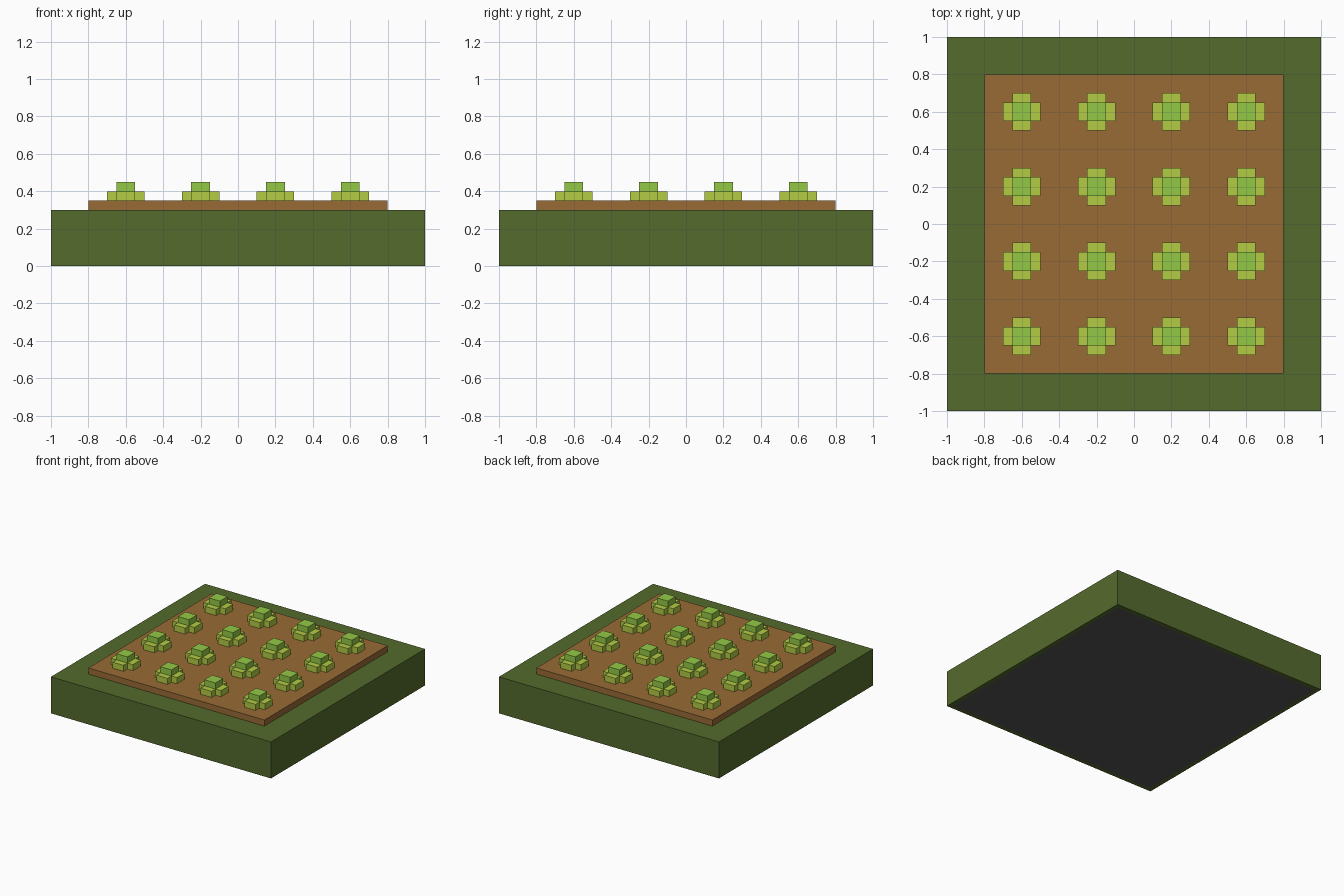
import bpy, bmesh

if "Cube" in bpy.data.objects:
    bpy.data.objects.remove(bpy.data.objects["Cube"])


def srgb(r, g, b):
    f = lambda c: c / 12.92 if c <= 0.04045 else ((c + 0.055) / 1.055) ** 2.4
    return (f(r / 255), f(g / 255), f(b / 255), 1)


def material(name, rgb):
    m = bpy.data.materials.new(name)
    m.diffuse_color = srgb(*rgb)
    m.use_nodes = True
    m.node_tree.nodes["Principled BSDF"].inputs["Base Color"].default_value = m.diffuse_color
    return m


grass = material("grass green", (85, 107, 45))
dirt = material("soil brown", (153, 107, 54))
leaf_mat = material("leaf yellow green", (178, 204, 68))
core_mat = material("sprout green", (148, 201, 70))
dark = material("underside dark grey", (85, 85, 85))


def box(name, mat, x0, x1, y0, y1, z0, z1):
    bm = bmesh.new()
    bmesh.ops.create_cube(bm, size=1)
    for v in bm.verts:
        v.co = (x1 if v.co.x > 0 else x0, y1 if v.co.y > 0 else y0, z1 if v.co.z > 0 else z0)
    me = bpy.data.meshes.new(name)
    bm.to_mesh(me)
    bm.free()
    me.materials.append(mat)
    ob = bpy.data.objects.new(name, me)
    bpy.context.collection.objects.link(ob)
    return ob


# Base block with a dark inset panel underneath
base = box("base", grass, -1, 1, -1, 1, 0, 0.3)
base.data.materials.append(dark)
bm = bmesh.new()
bm.from_mesh(base.data)
bottom = min(bm.faces, key=lambda f: f.calc_center_median().z)
bmesh.ops.inset_region(bm, faces=[bottom], thickness=0.05)
bottom.material_index = 1
bm.to_mesh(base.data)
bm.free()

# Soil bed
box("soil", dirt, -0.8, 0.8, -0.8, 0.8, 0.3, 0.35)

# Sprouts: raised core with four low leaves
for i in range(4):
    for j in range(4):
        x, y = -0.6 + 0.4 * i, -0.6 + 0.4 * j
        box("sprout_core", core_mat, x - .05, x + .05, y - .05, y + .05, 0.35, 0.45)
        for dx, dy in ((1, 0), (-1, 0), (0, 1), (0, -1)):
            cx, cy = x + dx * .075, y + dy * .075
            hx, hy = (.025, .05) if dx else (.05, .025)
            box("sprout_leaf", leaf_mat, cx - hx, cx + hx, cy - hy, cy + hy, 0.35, 0.40)
